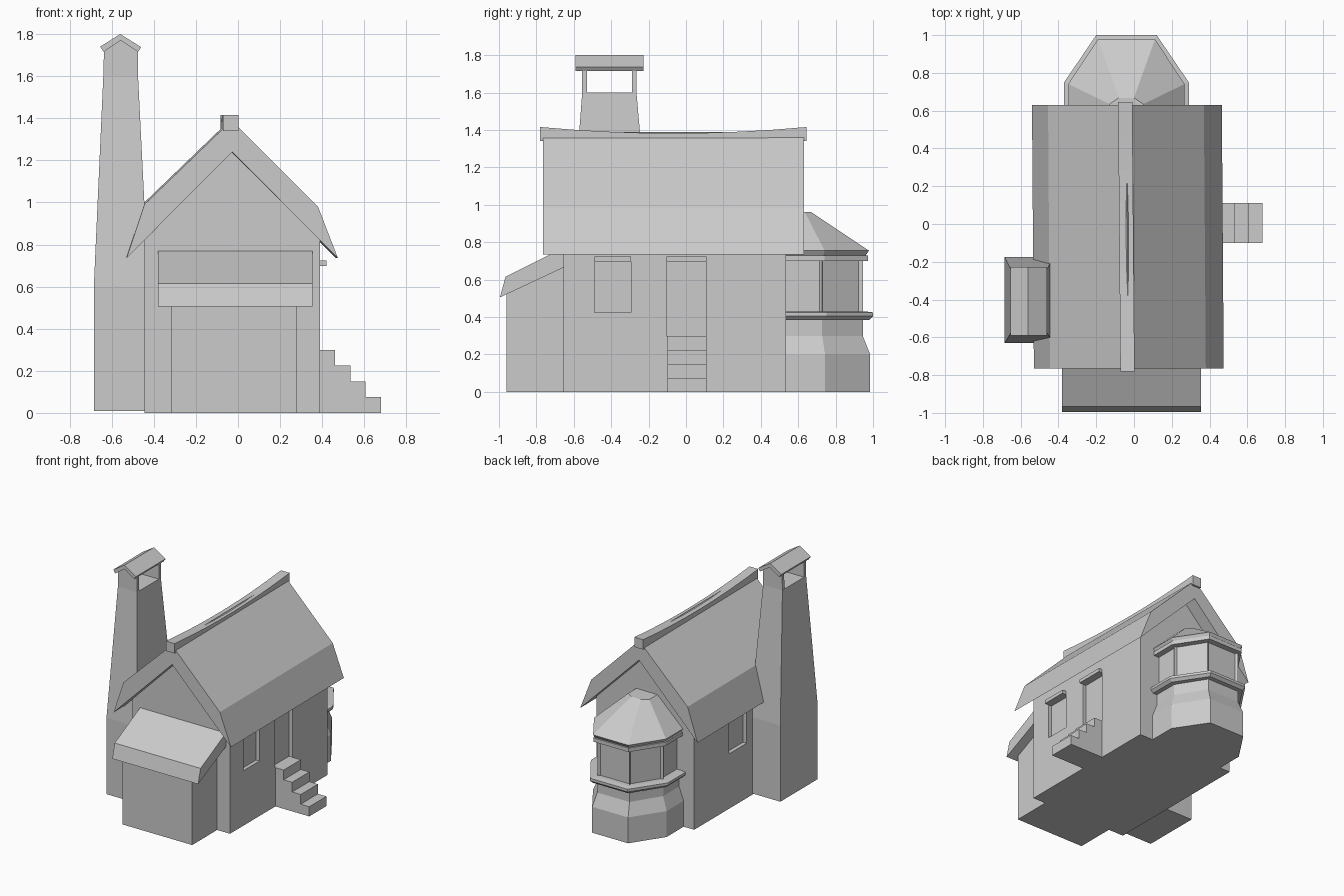
import bpy, bmesh

if "Cube" in bpy.data.objects:
    bpy.data.objects.remove(bpy.data.objects["Cube"])


def loft(name, rings, panes=None):
    """Join equal-length point rings into a capped solid; panes=(z_min, width, depth) insets windows."""
    bm = bmesh.new()
    vs = [[bm.verts.new(p) for p in r] for r in rings]
    n = len(rings[0])
    bm.faces.new(vs[0])
    bm.faces.new(vs[-1])
    for a, b in zip(vs, vs[1:]):
        for i in range(n):
            j = (i + 1) % n
            bm.faces.new((a[i], a[j], b[j], b[i]))
    bmesh.ops.recalc_face_normals(bm, faces=bm.faces)
    if panes:
        sides = [f for f in bm.faces if abs(f.normal.z) < 0.5 and f.normal.y > -0.5]
        bmesh.ops.inset_individual(bm, faces=sides, thickness=panes[0], depth=-panes[1])
    me = bpy.data.meshes.new(name)
    bm.to_mesh(me)
    bm.free()
    ob = bpy.data.objects.new(name, me)
    bpy.context.collection.objects.link(ob)
    return ob


def along_y(name, xz, y0, y1, shear=0.0):
    return loft(name, [[(x, y0, z) for x, z in xz], [(x + shear, y1, z) for x, z in xz]])


def along_x(name, yz, x0, x1):
    return loft(name, [[(x0, y, z) for y, z in yz], [(x1, y, z) for y, z in yz]])


def box(name, x0, x1, y0, y1, z0, z1):
    return along_y(name, [(x0, z0), (x1, z0), (x1, z1), (x0, z1)], y0, y1)


# House body with gable ends
body = along_y("house_body", [(-0.445, 0), (0.39, 0), (0.39, 0.82), (-0.03, 1.24), (-0.445, 0.82)],
               -0.655, 0.535)

# Recessed door and windows, each with a small lintel
openings = [("door", 0.39, 1, -0.105, 0.11, 0.30),
            ("right_window", 0.39, 1, -0.49, -0.295, 0.425),
            ("left_window", -0.445, -1, -0.105, 0.11, 0.425)]
for name, x, s, y0, y1, z0 in openings:
    cutter = box(name + "_cutter", *sorted((x - s * 0.03, x + s * 0.1)), y0, y1, z0, 0.71)
    cutter.hide_render = True
    mod = body.modifiers.new(name, "BOOLEAN")
    mod.object = cutter
    mod.operation = "DIFFERENCE"
    mod.solver = "EXACT"
    bpy.context.view_layer.objects.active = body
    bpy.ops.object.modifier_apply(modifier=mod.name)
    bpy.data.objects.remove(cutter)
    box(name + "_lintel", *sorted((x - s * 0.03, x + s * 0.03)), y0, y1, 0.698, 0.725)

# Main roof with kicked-out eaves, slightly skewed
along_y("main_roof", [(-0.53, 0.735), (-0.445, 0.99), (-0.03, 1.39), (0.38, 0.98), (0.475, 0.735),
                      (-0.028, 1.24)], -0.765, 0.63, -0.01)

# Sagging ridge beam
ridge = []
for i in range(9):
    t = i / 8
    y = -0.78 + 1.425 * t
    z = 1.383 + 0.033 * (2 * t - 1) ** 2
    x = -0.072 - 0.012 * t
    ridge.append([(x, y, 1.34), (x + 0.075, y, 1.34), (x + 0.075, y, z), (x, y, z)])
loft("ridge_beam", ridge)

# Front lean-to and its roof
along_x("lean_to_walls", [(-0.96, 0), (-0.64, 0), (-0.64, 0.68), (-0.96, 0.53)], -0.315, 0.28)
along_x("lean_to_roof", [(-0.995, 0.505), (-0.965, 0.615), (-0.655, 0.77), (-0.64, 0.77), (-0.64, 0.672)],
        -0.38, 0.355)

# Entrance steps
steps = [(0.38, 0), (0.68, 0)]
for i in range(4):
    z = 0.075 * (i + 1)
    steps += [(0.68 - 0.073 * i, z), (0.68 - 0.073 * (i + 1) if i < 3 else 0.38, z)]
along_y("entrance_steps", steps, -0.1, 0.11)


# Chimney stack
def rect(x0, x1, y0, y1, z):
    return [(x0, y0, z), (x1, y0, z), (x1, y1, z), (x0, y1, z)]


loft("chimney_stack", [rect(-0.685, -0.425, -0.63, -0.175, 0.01), rect(-0.685, -0.425, -0.63, -0.175, 0.6),
                       rect(-0.64, -0.475, -0.555, -0.265, 1.6)])

# Chimney end walls and gabled cap
for name, y in (("front", -0.555), ("back", -0.29)):
    along_y("chimney_wall_" + name, [(-0.64, 1.59), (-0.475, 1.59), (-0.475, 1.717), (-0.557, 1.772),
                                     (-0.637, 1.717)], y, y + 0.025)
along_y("chimney_cap", [(-0.655, 1.74), (-0.56, 1.8), (-0.46, 1.738), (-0.475, 1.715), (-0.557, 1.77),
                        (-0.638, 1.715)], -0.59, -0.228)


# Back bay: half-octagon rings, inset by o
def bay(o, z):
    cx, w, f = -0.04, 0.33 - o, 0.16 - 0.4 * o
    y1, y2 = 0.75 - 0.4 * o, 1.0 - o
    return [(cx + x, y, z) for x, y in ((w, 0.52), (w, y1), (f, y2), (-f, y2), (-w, y1), (-w, 0.52))]


loft("bay_base", [bay(0.015, 0), bay(0.015, 0.2), bay(0.055, 0.3), bay(0.055, 0.4)])
loft("bay_sill", [bay(0.02, 0.385), bay(0, 0.405), bay(0, 0.425), bay(0.04, 0.43)])
loft("bay_windows", [bay(0.055, 0.415), bay(0.055, 0.715)], panes=(0.02, 0.018))
loft("bay_top_trim", [bay(0.027, 0.7), bay(0.027, 0.73)])

# Bay roof
top = [(-0.04 + x, y, 0.962) for x, y in ((0.09, 0.52), (0.09, 0.635), (0.04, 0.668), (-0.04, 0.668),
                                          (-0.09, 0.635), (-0.09, 0.52))]
loft("bay_roof", [bay(0.04, 0.728), bay(0.022, 0.755), top])
